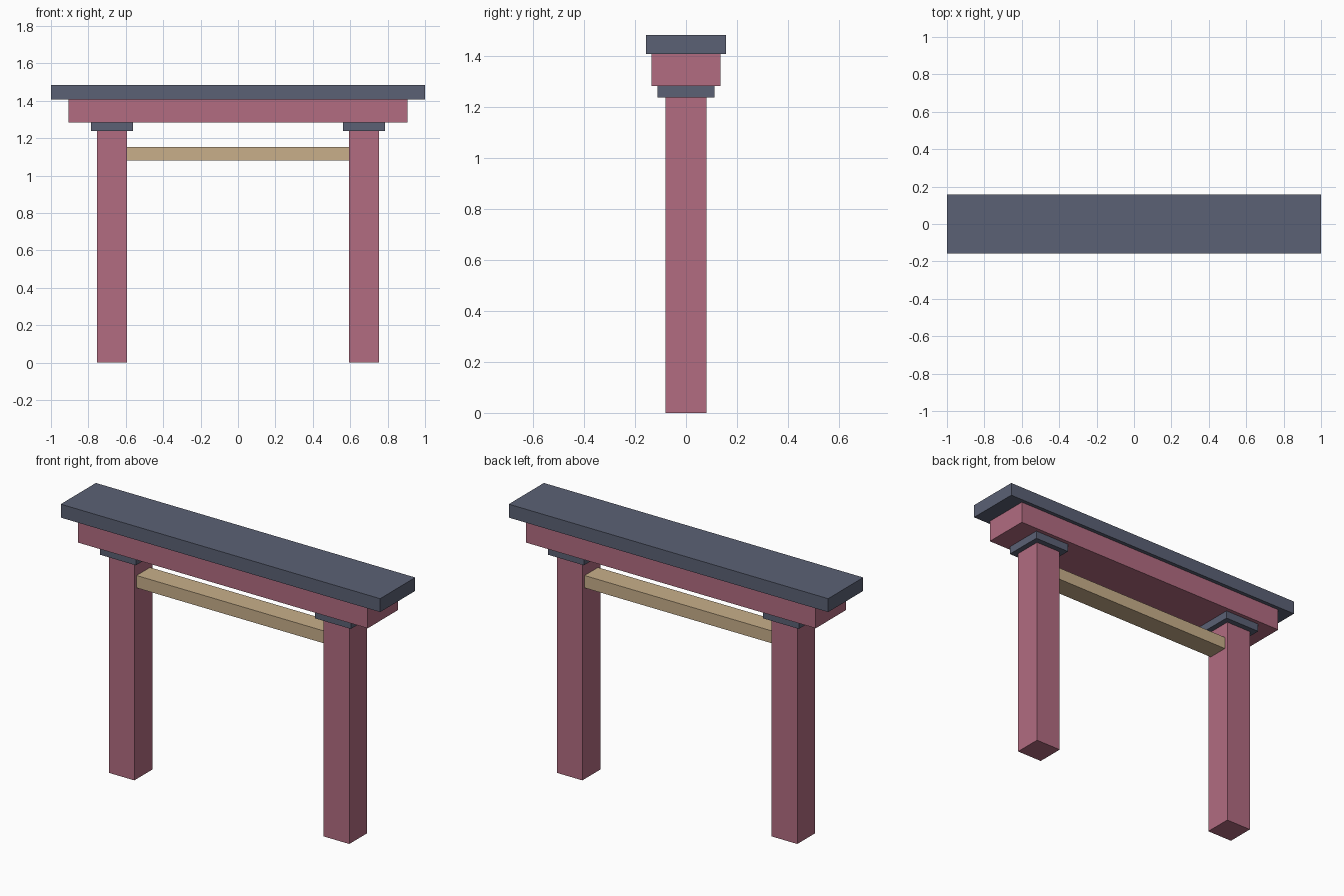
import bpy

if "Cube" in bpy.data.objects:
    bpy.data.objects.remove(bpy.data.objects["Cube"])


def material(name, srgb):
    m = bpy.data.materials.new(name)
    lin = [c / 12.92 if c <= 0.04045 else ((c + 0.055) / 1.055) ** 2.4
           for c in (v / 255 for v in srgb)]
    m.diffuse_color = (*lin, 1.0)
    m.use_nodes = True
    m.node_tree.nodes["Principled BSDF"].inputs["Base Color"].default_value = m.diffuse_color
    return m


RED = material("faded red paint", (178, 108, 129))
SLATE = material("slate grey", (91, 97, 117))
WOOD = material("light wood", (200, 175, 138))


def box(name, x, width, depth, z0, z1, mat):
    """Box centred on y = 0, spanning z0..z1."""
    bpy.ops.mesh.primitive_cube_add(size=1, location=(x, 0, (z0 + z1) / 2))
    ob = bpy.context.object
    ob.name = name
    ob.scale = (width, depth, z1 - z0)
    bpy.ops.object.transform_apply(location=False, rotation=False, scale=True)
    ob.data.materials.append(mat)


# Posts with their cap blocks
for side, x in (("left", -0.673), ("right", 0.673)):
    box(side + "_post", x, 0.16, 0.16, 0, 1.238, RED)
    box(side + "_post_cap", x, 0.224, 0.224, 1.238, 1.283, SLATE)

# Tie beam between the posts
box("tie_beam", 0, 1.186, 0.12, 1.082, 1.152, WOOD)

# Lintel and top rail
box("lintel", 0, 1.814, 0.27, 1.283, 1.408, RED)
box("top_rail", 0, 2.0, 0.314, 1.408, 1.484, SLATE)
